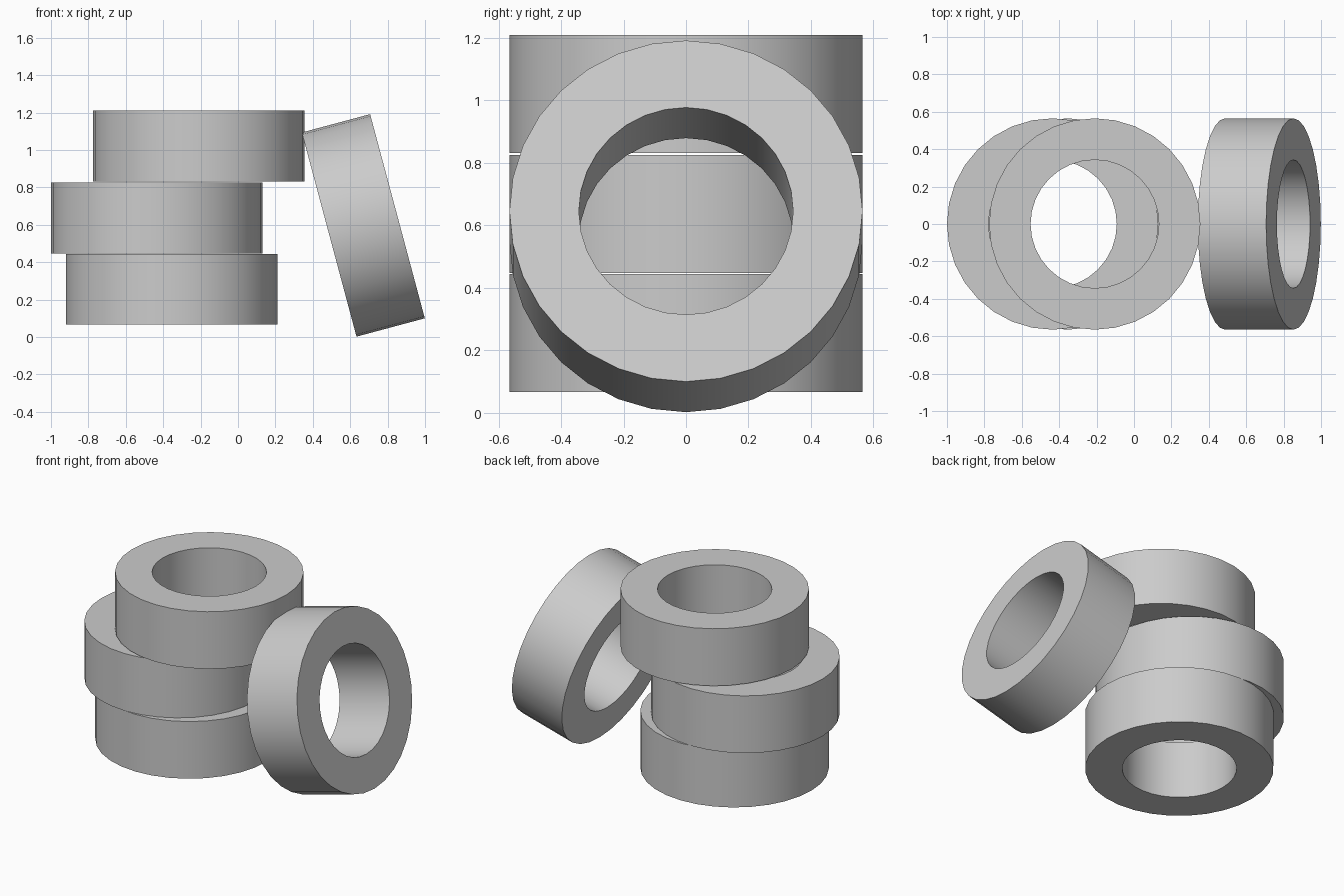
import bpy
import bmesh
from math import radians, tau
from mathutils import Vector

cube = bpy.data.objects.get("Cube")
if cube:
    bpy.data.objects.remove(cube, do_unlink=True)

OUTER, INNER, HEIGHT, SEGMENTS = 0.565, 0.343, 0.378, 32

grey = bpy.data.materials.new("light grey")
grey.use_nodes = True
color = (0.6, 0.6, 0.6, 1)
grey.diffuse_color = color
grey.node_tree.nodes["Principled BSDF"].inputs["Base Color"].default_value = color


def ring_mesh():
    """Rectangular section spun around z, centred on the origin."""
    bm = bmesh.new()
    h = HEIGHT / 2
    section = [(INNER, -h), (OUTER, -h), (OUTER, h), (INNER, h)]
    verts = [bm.verts.new((r, 0, z)) for r, z in section]
    edges = [bm.edges.new((verts[i - 1], verts[i])) for i in range(len(verts))]
    bmesh.ops.spin(bm, geom=verts + edges, cent=Vector(), axis=Vector((0, 0, 1)),
                   angle=tau, steps=SEGMENTS, use_merge=False)
    bmesh.ops.remove_doubles(bm, verts=bm.verts[:], dist=0.0001)
    bmesh.ops.recalc_face_normals(bm, faces=bm.faces[:])
    mesh = bpy.data.meshes.new("ring")
    bm.to_mesh(mesh)
    bm.free()
    mesh.materials.append(grey)
    return mesh


def add_ring(name, x, z, tilt=0):
    ob = bpy.data.objects.new(name, ring_mesh())
    bpy.context.collection.objects.link(ob)
    ob.location = (x, 0, z)
    ob.rotation_euler.y = radians(tilt)
    bpy.ops.object.select_all(action='DESELECT')
    ob.select_set(True)
    bpy.context.view_layer.objects.active = ob
    bpy.ops.object.shade_smooth_by_angle(angle=radians(30))


# Staggered stack of three rings
add_ring("bottom_ring", -0.355, 0.256)
add_ring("middle_ring", -0.435, 0.637)
add_ring("top_ring", -0.21, 1.021)

# Ring leaning against the stack
add_ring("leaning_ring", 0.67, 0.597, tilt=75)
